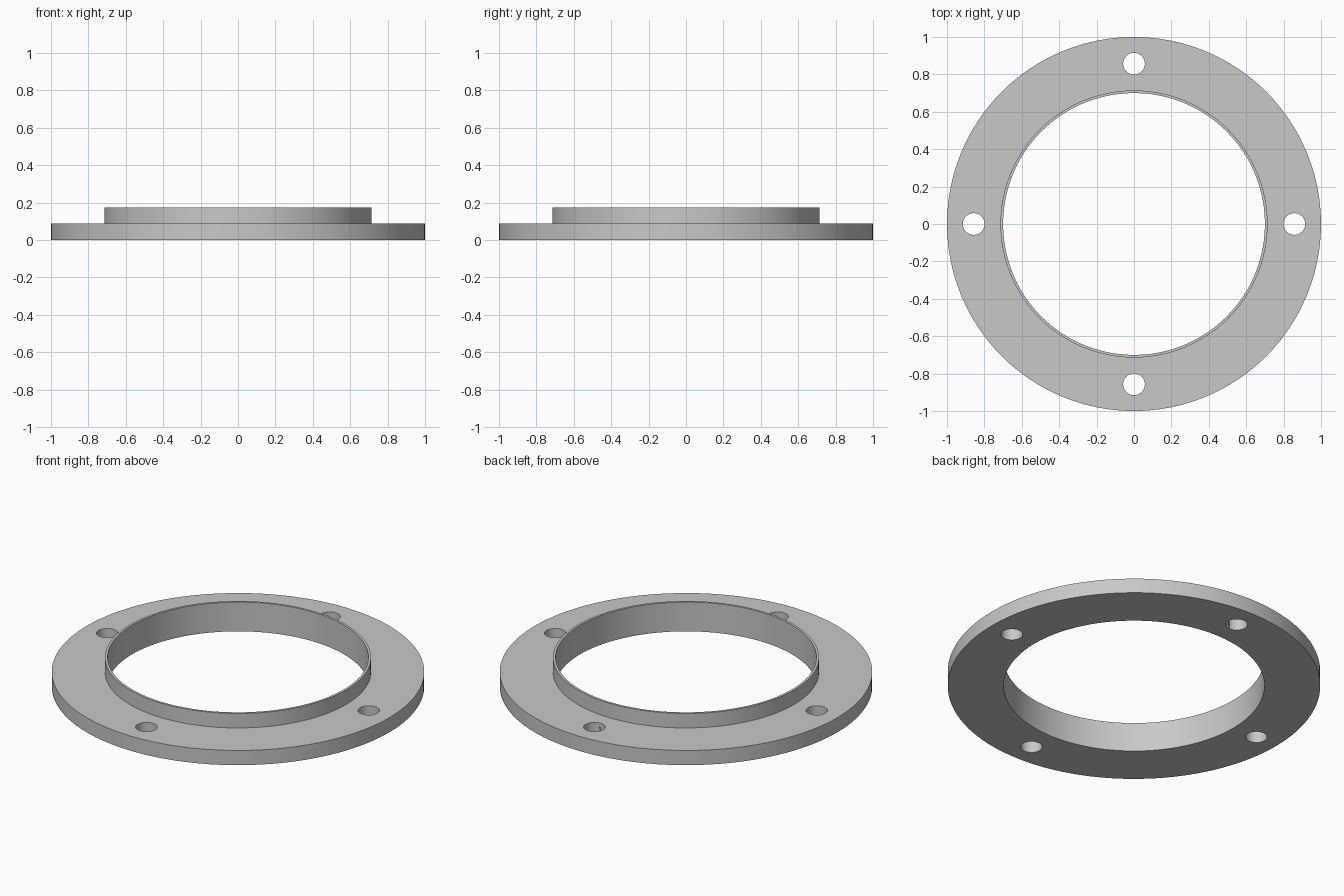
import bpy, bmesh
from math import cos, sin, pi, radians

cube = bpy.data.objects.get("Cube")
if cube:
    bpy.data.objects.remove(cube, do_unlink=True)

SEGMENTS = 96
BORE, COLLAR, RIM = 0.70, 0.714, 1.0
FLANGE_TOP, COLLAR_TOP = 0.087, 0.173
HOLE_RADIUS, HOLE_CIRCLE = 0.058, 0.857

grey = bpy.data.materials.new("plain grey")
grey.use_nodes = True
colour = (0.58, 0.58, 0.58, 1)
grey.diffuse_color = colour
grey.node_tree.nodes["Principled BSDF"].inputs["Base Color"].default_value = colour


def lathe(name, profile):
    """Spin a closed (radius, height) profile about z."""
    bm = bmesh.new()
    rings = []
    for i in range(SEGMENTS):
        a = 2 * pi * i / SEGMENTS
        rings.append([bm.verts.new((r * cos(a), r * sin(a), z)) for r, z in profile])
    n = len(profile)
    for i, ring in enumerate(rings):
        nxt = rings[(i + 1) % SEGMENTS]
        for j in range(n):
            k = (j + 1) % n
            bm.faces.new((ring[j], nxt[j], nxt[k], ring[k]))
    bmesh.ops.recalc_face_normals(bm, faces=bm.faces)
    mesh = bpy.data.meshes.new(name)
    bm.to_mesh(mesh)
    bm.free()
    obj = bpy.data.objects.new(name, mesh)
    bpy.context.collection.objects.link(obj)
    mesh.materials.append(grey)
    return obj


# Flat flange with a thin raised collar around the bore
flange = lathe("flange_ring", [
    (BORE, 0), (RIM, 0), (RIM, FLANGE_TOP),
    (COLLAR, FLANGE_TOP), (COLLAR, COLLAR_TOP), (BORE, COLLAR_TOP)])

# Four bolt holes
cutters = []
for i in range(4):
    a = i * pi / 2
    bpy.ops.mesh.primitive_cylinder_add(
        vertices=48, radius=HOLE_RADIUS, depth=0.4,
        location=(HOLE_CIRCLE * cos(a), HOLE_CIRCLE * sin(a), FLANGE_TOP / 2))
    cutter = bpy.context.object
    cutter.name = f"bolt_hole_cutter_{i + 1}"
    cutter.hide_render = True
    cutter.data.materials.append(grey)
    cutters.append(cutter)
    cut = flange.modifiers.new("bolt hole", "BOOLEAN")
    cut.operation = "DIFFERENCE"
    cut.solver = "EXACT"
    cut.object = cutter

bpy.ops.object.select_all(action="DESELECT")
flange.select_set(True)
bpy.context.view_layer.objects.active = flange
for name in [m.name for m in flange.modifiers]:
    bpy.ops.object.modifier_apply(modifier=name)
for cutter in cutters:
    bpy.data.objects.remove(cutter, do_unlink=True)

# Smooth round walls, crisp edges
bpy.ops.object.shade_smooth_by_angle(angle=radians(30))
